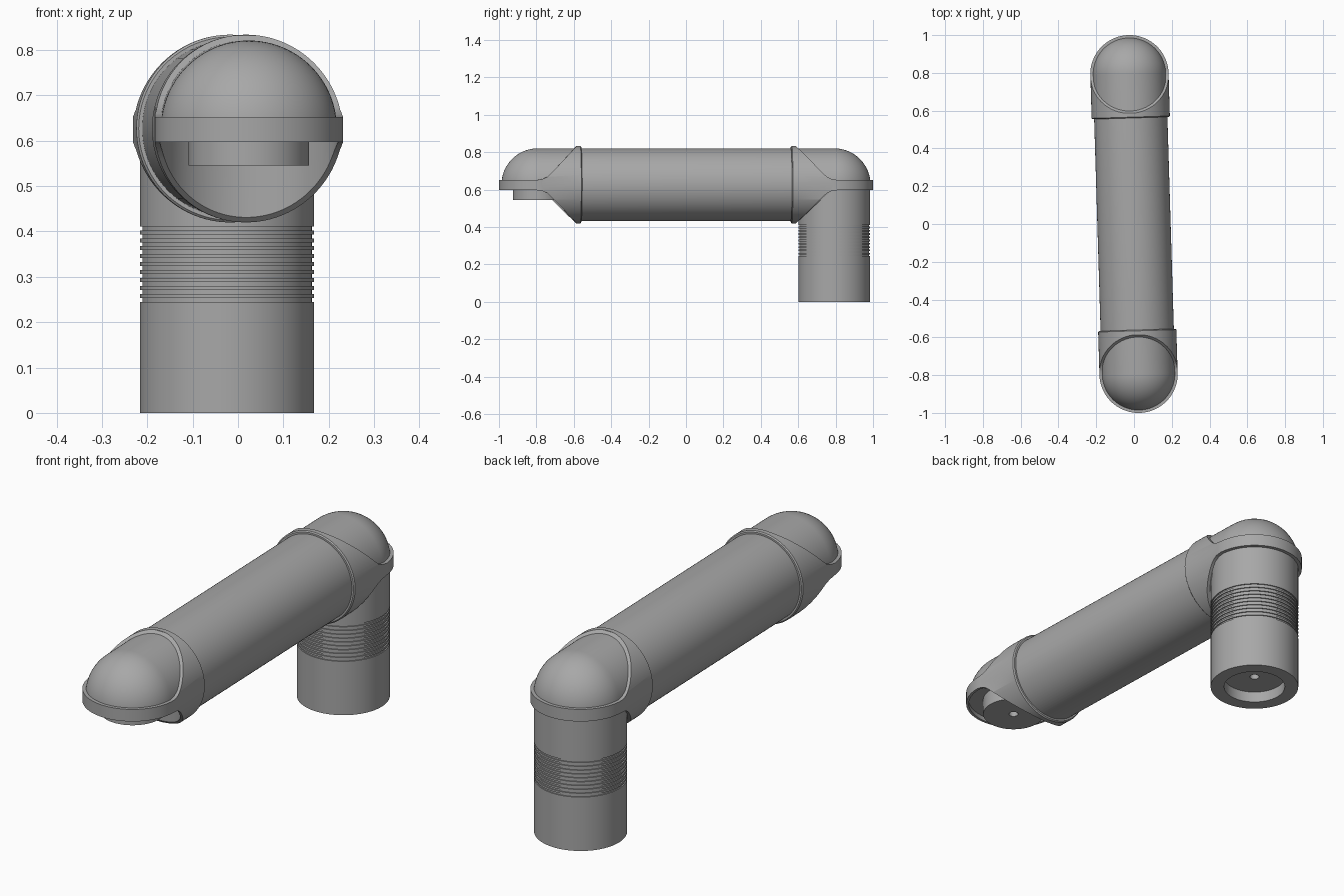
import bpy, bmesh, math
from mathutils import Matrix

if "Cube" in bpy.data.objects:
    bpy.data.objects.remove(bpy.data.objects["Cube"])

AXIS_Z = 0.627      # height of the horizontal tube axis
REACH = 0.793       # distance from the middle to each joint
SPIN = Matrix.Rotation(math.atan(0.024 / 0.79), 4, 'Z')
SEG = 96

grey = bpy.data.materials.new("grey_plastic")
grey.diffuse_color = (0.39, 0.39, 0.39, 1)
grey.use_nodes = True
grey.node_tree.nodes["Principled BSDF"].inputs["Base Color"].default_value = grey.diffuse_color


def finish(name, bm, matrix):
    bmesh.ops.remove_doubles(bm, verts=bm.verts, dist=1e-5)
    bmesh.ops.recalc_face_normals(bm, faces=bm.faces)
    mesh = bpy.data.meshes.new(name)
    bm.to_mesh(mesh)
    bm.free()
    mesh.transform(matrix)
    mesh.materials.append(grey)
    ob = bpy.data.objects.new(name, mesh)
    bpy.context.collection.objects.link(ob)
    return ob


def lathe(name, profile, matrix):
    """Spin (radius, z) points, starting and ending on the axis."""
    bm = bmesh.new()
    vs = [bm.verts.new((r, 0, z)) for r, z in profile]
    es = [bm.edges.new(p) for p in zip(vs, vs[1:])]
    bmesh.ops.spin(bm, geom=vs + es, cent=(0, 0, 0), axis=(0, 0, 1),
                   angle=math.tau, steps=SEG, use_merge=True)
    return finish(name, bm, matrix)


def prism(name, outline, half, matrix):
    """Extrude a (y, z) outline along x."""
    bm = bmesh.new()
    face = bm.faces.new([bm.verts.new((-half, y, z)) for y, z in outline])
    out = bmesh.ops.extrude_face_region(bm, geom=[face])["geom"]
    bmesh.ops.translate(bm, vec=(2 * half, 0, 0),
                        verts=[v for v in out if isinstance(v, bmesh.types.BMVert)])
    return finish(name, bm, matrix)


def boolean(ob, other, mode, keep=False):
    mod = ob.modifiers.new("cut", 'BOOLEAN')
    mod.operation, mod.object, mod.solver = mode, other, 'EXACT'
    bpy.context.view_layer.objects.active = ob
    bpy.ops.object.modifier_apply(modifier=mod.name)
    if not keep:
        bpy.data.objects.remove(other)


along_y = Matrix.Rotation(-math.pi / 2, 4, 'X')    # local z becomes +y
axis = SPIN @ Matrix.Translation((0, 0, AXIS_Z))
back = axis @ Matrix.Translation((0, REACH, 0))
front = axis @ Matrix.Rotation(math.pi, 4, 'Z') @ Matrix.Translation((0, REACH, 0))

# Horizontal tube with domed ends
R = 0.194
arc = [(R * math.cos(a), REACH + R * math.sin(a))
       for a in [math.pi / 2 * i / 20 for i in range(20)]] + [(0, REACH + R)]
tube = lathe("arm_tube", [(r, -z) for r, z in reversed(arc)] + arc, axis @ along_y)

# Elbow sleeves: collar plus band, trimmed by a side outline
OUTLINE = [(-0.235, 0.25), (-0.205, 0.25), (-0.205, 0.205), (-0.065, 0.06),
           (-0.045, 0.042), (-0.02, 0.03), (0.01, 0.025), (0.25, 0.025),
           (0.25, -0.03), (0.01, -0.03), (-0.02, -0.034), (-0.045, -0.046),
           (-0.065, -0.064), (-0.205, -0.205), (-0.205, -0.25), (-0.235, -0.25)]
sleeves = []
for side, place in (("back", back), ("front", front)):
    sleeve = lathe(side + "_sleeve", [(0, -0.232), (0.202, -0.232), (0.207, -0.227),
                                      (0.207, 0), (0, 0)], place @ along_y)
    band = lathe("band", [(0, -0.1), (0.2075, -0.1), (0.2075, 0.1), (0, 0.1)], place)
    boolean(sleeve, band, 'UNION')
    boolean(sleeve, prism("trim", OUTLINE, 0.3, place), 'INTERSECT')
    sleeves.append(sleeve)

# Open socket under the front elbow
socket = lathe("socket_cutter", [(0, -0.4), (0.196, -0.4), (0.196, -0.01), (0, -0.01)], front)
boolean(tube, socket, 'DIFFERENCE', keep=True)
boolean(sleeves[1], socket, 'DIFFERENCE')

# Hub with a centre hole inside the socket
hub = lathe("socket_hub", [(0, 0.02), (0.133, 0.02), (0.133, -0.082),
                           (0.02, -0.082), (0.02, -0.03), (0, -0.03)], front)

# Upright post: recessed foot with a centre hole, and ten grooves
post = [(0, 0.1), (0.02, 0.1), (0.02, 0.05), (0.133, 0.05), (0.133, 0), (0.192, 0)]
pitch = 0.0175
for i in range(10):
    z = 0.245 + i * pitch
    post += [(0.192, z), (0.187, z), (0.187, z + pitch / 2), (0.192, z + pitch / 2)]
post += [(0.192, AXIS_Z), (0, AXIS_Z)]
upright = lathe("upright_post", post, back @ Matrix.Translation((0, 0, -AXIS_Z)))

# Smooth shading with crisp edges
bpy.ops.object.select_all(action='DESELECT')
for ob in [tube, hub, upright] + sleeves:
    ob.select_set(True)
bpy.context.view_layer.objects.active = tube
bpy.ops.object.shade_smooth_by_angle(angle=math.radians(30))
